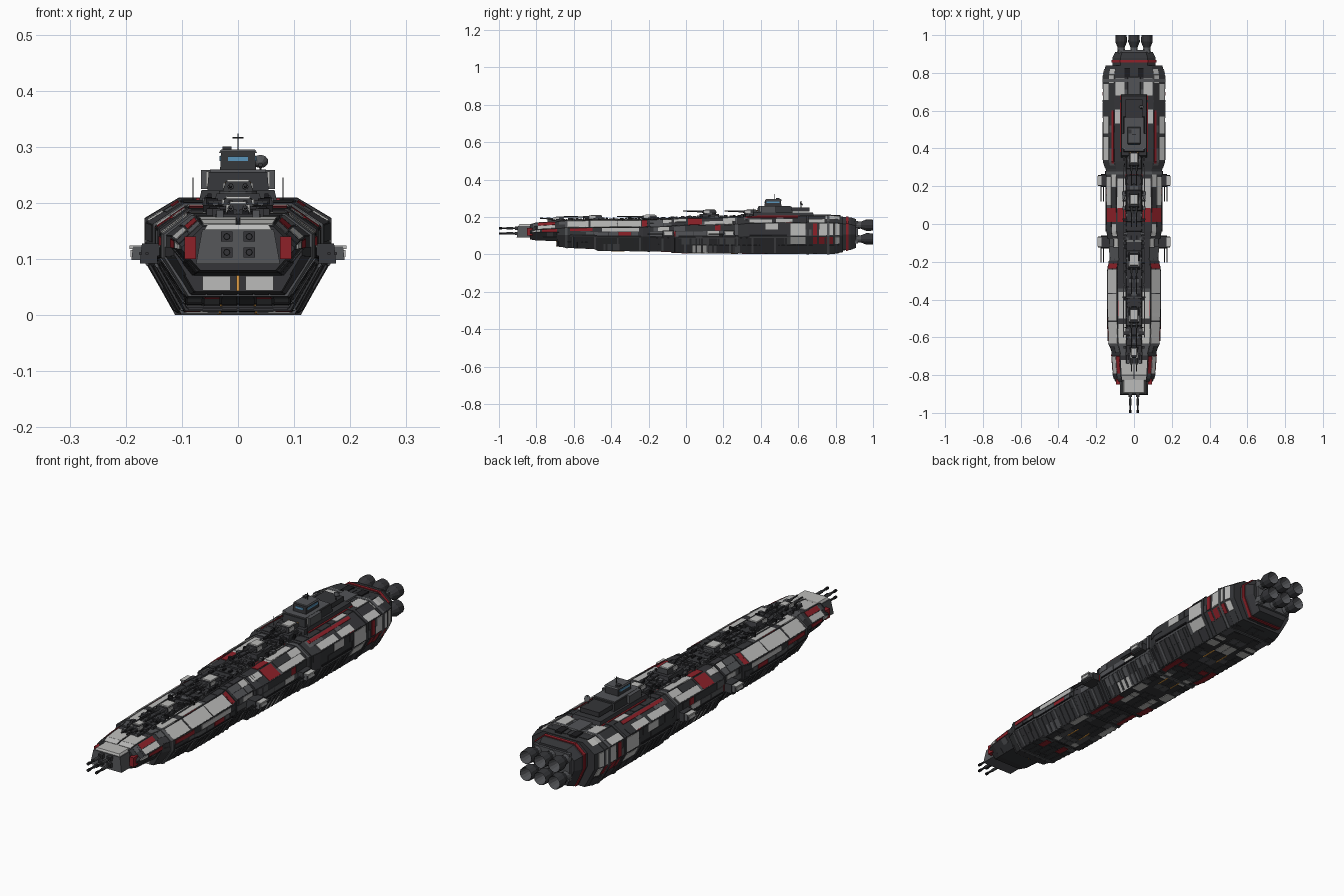
import bpy, bmesh, math, random
from mathutils import Vector, Matrix

if "Cube" in bpy.data.objects:
    bpy.data.objects.remove(bpy.data.objects["Cube"])
random.seed(7)

MATS, parts = {}, {}


def paint(name, r, g, b):
    MATS[name] = bpy.data.materials.new(name)
    MATS[name].diffuse_color = (r, g, b, 1)


paint('dark', .035, .036, .04)
paint('steel', .085, .088, .095)
paint('black', .012, .012, .014)
paint('white', .5, .5, .49)
paint('red', .27, .015, .022)
paint('amber', .8, .35, .05)
paint('blue', .1, .3, .5)


def bm_of(name, mat):
    return parts.setdefault((name, mat), bmesh.new()) if (name, mat) not in parts else parts[name, mat]


def box(name, mat, c, s, taper=1, mirror=False):
    """Box by centre and size, with an optionally narrower top."""
    for sx in ((1, -1) if mirror else (1,)):
        for v in bmesh.ops.create_cube(bm_of(name, mat), size=1)['verts']:
            t = taper if v.co.z > 0 else 1
            v.co = Vector((c[0] * sx + v.co.x * s[0] * t, c[1] + v.co.y * s[1] * t, c[2] + v.co.z * s[2]))


def rod(name, mat, a, b, r1, r2=None, n=8, caps=True):
    a, b = Vector(a), Vector(b)
    d = b - a
    m = Matrix.Translation((a + b) / 2) @ d.to_track_quat('Z', 'Y').to_matrix().to_4x4()
    bmesh.ops.create_cone(bm_of(name, mat), cap_ends=caps, segments=n, radius1=r1,
                          radius2=r1 if r2 is None else r2, depth=d.length, matrix=m)


def half_section(w, zb, zt):
    """Right half of the octagonal hull section, keel centre to deck centre."""
    z1, z2 = zb + .47 * (zt - zb), zt - .037
    return [(0, zb), (w * .67, zb), (w, z1), (w, z2), (w * .63, zt), (0, zt)]


def loft(name, mat, stations, d=0):
    bm = bm_of(name, mat)
    rings = []
    for y, w, zb, zt in stations:
        h = half_section(w + d, max(0, zb - d), zt + d)[1:5]
        rings.append([bm.verts.new((x, y, z)) for x, z in h + [(-x, z) for x, z in h[::-1]]])
    for a, b in zip(rings, rings[1:]):
        for i in range(8):
            bm.faces.new((a[i], a[(i + 1) % 8], b[(i + 1) % 8], b[i]))
    bm.faces.new(rings[0])
    bm.faces.new(rings[-1][::-1])


# hull sections as stations: y, half width, keel height, deck height
HULL = {}
HULL['bow_hull'] = [(-.835, .1, .08, .158), (-.8, .11, .075, .168), (-.665, .12, .07, .176)]
HULL['fore_hull'] = [(-.69, .112, .042, .176), (-.63, .134, .036, .178), (-.49, .139, .03, .18), (-.47, .139, .02, .18),
                     (-.23, .139, .018, .182), (-.19, .128, .018, .184), (-.06, .13, .016, .186)]
HULL['mid_hull'] = [(-.08, .135, .012, .186), (-.04, .145, .008, .19), (.32, .148, .006, .197)]
HULL['aft_hull'] = [(.29, .15, .006, .198), (.33, .163, .005, .203), (.79, .163, .004, .206), (.84, .15, .012, .202)]
HULL['engine_block'] = [(.82, .115, .022, .2), (.88, .115, .024, .198), (.91, .1, .035, .188)]
for n, st in HULL.items():
    loft(n, 'dark', st)


def section(y, ref=None):
    """Interpolated width, keel and deck height at y."""
    ref = y if ref is None else ref
    st = next((s for s in reversed(HULL.values()) if s[0][0] <= ref), HULL['bow_hull'])
    y = min(max(y, st[0][0]), st[-1][0])
    for a, b in zip(st, st[1:]):
        if y <= b[0]:
            t = (y - a[0]) / (b[0] - a[0])
            return [p + (q - p) * t for p, q in zip(a[1:], b[1:])]


BELLY, LOWER, SIDE, SHOULDER, DECK = range(5)
SPAN = dict(full=(.05, .95), low=(.05, .5), high=(.55, .95), edge=(.74, .95))


def plate(mat, face, y0, y1, span=(.05, .95), h=.003, name='armour_plate'):
    """Raised plate following one hull facet, mirrored to both sides."""
    cuts = sorted({y0, y1} | {s[0] for st in HULL.values() for s in st if y0 < s[0] < y1})
    for a, b in zip(cuts, cuts[1:]):
        pts = []
        for y, u in ((a, span[0]), (a, span[1]), (b, span[1]), (b, span[0])):
            p = half_section(*section(y, (a + b) / 2))
            q = Vector(p[face]).lerp(Vector(p[face + 1]), u)
            pts.append(Vector((q.x, y, q.y)))
        nrm = (pts[1] - pts[0]).cross(pts[3] - pts[0]).normalized()
        out = Vector((face in (LOWER, SIDE, SHOULDER), 0, (face > SIDE) - (face < SIDE)))
        nrm *= h if nrm.dot(out) > 0 else -h
        for sx in (1, -1):
            bm = bm_of(name + '_' + mat, mat)
            lo, hi = ([bm.verts.new((p.x * sx, p.y, p.z)) for p in ring] for ring in (pts, [p + nrm for p in pts]))
            bm.faces.new(lo)
            bm.faces.new(hi)
            for i in range(4):
                j = (i + 1) % 4
                bm.faces.new((lo[i], lo[j], hi[j], hi[i]))


# random thin plating over every facet
for face in range(5):
    rows = 3 if face == BELLY else 2
    odds = (6, 3, .1, .1, 3) if face == LOWER else (6, 3, 1.2, .8, 3)
    for r in range(rows):
        y = -.66 if face == BELLY else -.82
        while y < .78:
            ln = random.uniform(.03, .1)
            m = random.choices(('dark', 'steel', 'white', 'red', None), odds)[0]
            if m:
                plate(m, face, y + .002, y + ln - .002, (r / rows + .02, (r + 1) / rows - .02), .0018, 'thin_plate')
            y += ln

# main painted armour
WHITE = [(SHOULDER, -.64, -.52, 'full'), (SHOULDER, -.51, -.37, 'full'), (SHOULDER, -.365, -.24, 'full'),
         (SIDE, -.45, -.25, 'high'), (SIDE, -.15, -.09, 'high'), (DECK, -.64, -.53, 'low'), (DECK, -.5, -.36, 'low'),
         (SIDE, -.82, -.78, 'full'), (SHOULDER, -.79, -.7, 'low'), (DECK, -.825, -.72, 'full'), (SHOULDER, .1, .25, 'low'),
         (DECK, .1, .24, 'low'), (SHOULDER, -.05, 0, 'high'), (SHOULDER, .34, .46, 'low'), (SHOULDER, .48, .57, 'low'),
         (SIDE, .56, .64, 'full'), (LOWER, .56, .64, 'high'), (SIDE, .715, .785, 'full'), (DECK, .68, .77, 'low'),
         (SIDE, .795, .835, 'full'), (LOWER, .795, .835, 'high'), (BELLY, .6, .68, 'high'), (BELLY, .1, .16, 'high')]
RED = [(SHOULDER, -.235, -.21, 'full'), (SIDE, -.62, -.5, 'high'), (SIDE, -.77, -.69, 'full'), (SHOULDER, -.79, -.7, 'high'),
       (SHOULDER, .01, .085, 'full'), (DECK, .01, .085, 'low'), (SHOULDER, .32, .6, 'edge'), (SIDE, .68, .7, 'full'),
       (LOWER, .68, .7, 'high'), (LOWER, .71, .785, 'high'), (BELLY, .3, .42, 'edge'), (BELLY, -.2, -.08, 'edge')]
for mat, rows in (('white', WHITE), ('red', RED)):
    for face, y0, y1, span in rows:
        plate(mat, face, y0, y1, SPAN[span])
for y in (-.4, .2, .5):
    plate('amber', BELLY, y, y + .07, (.3, .34))

# vertical ribs along lower slopes, plus long rails
for i in range(46):
    y = -.61 + i * .03
    if not .53 < y < .72:
        plate('dark' if i % 4 else 'steel', LOWER, y, y + .01, (.05, .92), .004, 'lower_rib')
for a, b in ((-.62, -.24), (-.04, .28), (.34, .54)):
    plate('black', SIDE, a, b, (.02, .12), .005, 'side_rail')
    plate('steel', LOWER, a, b, (.92, 1), .005, 'side_rail')
# frames around the hull
for y, m in ((-.64, 'steel'), (-.2, 'dark'), (-.07, 'dark'), (.27, 'steel'), (.65, 'dark'), (.76, 'steel'), (.862, 'red')):
    loft('hull_frame', m, [(yy, *section(yy, y)) for yy in (y - .007, y + .007)], .004)

# bow: nose block, bow face panels and long guns
box('nose_block', 'steel', (0, -.865, .122), (.15, .08, .062), .85)
box('nose_roof', 'white', (0, -.855, .157), (.12, .08, .01), .9)
box('nose_cheek', 'red', (.085, -.835, .12), (.02, .03, .04), mirror=True)
box('keel_front_panel', 'white', (.038, -.69, .057), (.05, .01, .026), mirror=True)
box('keel_stripe', 'amber', (0, -.691, .057), (.006, .01, .028))
for x in (-.02, .02):
    for z in (.112, .14):
        box('bow_gun_mount', 'dark', (x, -.905, z), (.02, .02, .018))
        rod('bow_gun', 'dark', (x, -.9, z), (x, -1, z), .0045)
        rod('bow_gun_sleeve', 'steel', (x, -.96, z), (x, -.925, z), .0065)
        rod('bow_gun_muzzle', 'black', (x, -1, z), (x, -.985, z), .006)

# dorsal spine following the deck, with small machinery and pipes
for i in range(22):
    y = -.74 + i * .05
    zt = section(y)[2]
    box('spine_deck', 'dark', (0, y + .025, zt + .003), (.085, .048, .012), .95)
    for k in range(5):
        box('deck_machinery', random.choice(('dark', 'steel', 'black')),
            (random.uniform(.008, .055), y + random.uniform(0, .05), zt + .007),
            (random.uniform(.006, .022), random.uniform(.006, .022), random.uniform(.008, .02)), mirror=True)
for x in (.055, -.055):
    rod('deck_pipe', 'steel', (x, -.6, .182), (x, .3, .2), .003, n=6)


def turret(y, z, s, reach):
    rod('turret_ring', 'steel', (0, y, z - .02), (0, y, z + .006), .036 * s, n=16)
    box('turret_house', 'dark', (0, y, z + .014), (.058 * s, .085 * s, .018), .8)
    box('turret_roof', 'white', (0, y + .004, z + .024), (.044 * s, .055 * s, .005), .9)
    box('turret_cheek', 'white', (.022 * s, y - .015, z + .014), (.012, .03, .014), mirror=True)
    for x in (-.013, .013):
        rod('turret_gun', 'dark', (x, y - .02, z + .014), (x, y - reach, z + .017), .0035)
        rod('turret_gun_sleeve', 'steel', (x, y - .03, z + .014), (x, y - .065, z + .015), .0055)


turret(-.68, .176, .7, .1)
turret(-.485, .185, 1, .17)
turret(-.195, .186, 1.05, .175)
for y in (.125, .345):
    box('turret_pedestal', 'dark', (0, y, .203), (.09, .12, .028), .85)
    turret(y, .215, .95, .14)

# side gun sponsons
for y in (-.095, .23):
    box('sponson_arm', 'dark', (.15, y, .11), (.05, .07, .035), .85, True)
    box('sponson_house', 'steel', (.172, y, .11), (.036, .06, .024), .85, True)
    box('sponson_roof', 'white', (.176, y, .121), (.034, .05, .006), mirror=True)
    box('sponson_side', 'white', (.188, y, .11), (.008, .04, .012), mirror=True)
    for x in (.162, .174, -.162, -.174):
        rod('sponson_gun', 'dark', (x, y - .02, .11), (x, y - .11, .11), .003, n=6)

# bridge superstructure
box('bridge_base', 'dark', (0, .52, .212), (.14, .34, .022), .93)
box('bridge_trim', 'red', (0, .53, .206), (.15, .3, .006))
box('bridge_mid', 'dark', (0, .475, .238), (.11, .19, .034), .95)
box('bridge_wing', 'steel', (.054, .44, .242), (.024, .08, .034), mirror=True)
box('bridge_wing_panel', 'white', (.052, .4, .242), (.01, .006, .028), mirror=True)
box('bridge_aft_deck', 'dark', (0, .6, .24), (.09, .12, .02))
box('bridge_walk', 'steel', (0, .475, .257), (.1, .17, .006))
box('bridge_tower', 'dark', (0, .465, .274), (.064, .09, .036), .95)
box('bridge_roof', 'steel', (0, .468, .292), (.068, .09, .006), .9)
box('bridge_window', 'blue', (0, .421, .279), (.036, .004, .008))
box('bridge_side_window', 'blue', (.031, .465, .279), (.004, .07, .009), mirror=True)
box('bridge_light', 'amber', (.02, .379, .235), (.006, .004, .005), mirror=True)
rod('main_mast', 'dark', (0, .475, .29), (0, .475, .324), .0015, n=6)
rod('mast_yard', 'dark', (-.01, .475, .316), (.01, .475, .316), .0012, n=6)
box('sensor_box', 'dark', (-.02, .49, .295), (.016, .02, .012))
rod('aft_mast', 'dark', (.04, .615, .245), (.04, .615, .285), .002, n=6)
rod('aft_dish', 'steel', (.04, .61, .268), (.04, .62, .274), .004, .014, 10)
for x in (.08, -.08):
    rod('whip_antenna', 'dark', (x, .36, .2), (x, .36, .245), .001, n=5)
box('aft_hatch', 'steel', (0, .73, .208), (.07, .1, .01), .9)
box('aft_vent', 'black', (.035, .8, .205), (.03, .05, .012), mirror=True)

# six engine bells with glowing throats
box('engine_mount', 'steel', (0, .912, .119), (.17, .016, .12))
for x in (-.068, 0, .068):
    for z in (.156, .083):
        rod('engine_neck', 'steel', (x, .9, z), (x, .94, z), .022, .018, 12)
        rod('engine_bell', 'dark', (x, .935, z), (x, .965, z), .019, .031, 12, False)
        rod('engine_bell', 'dark', (x, .965, z), (x, 1, z), .031, .029, 12, False)
        rod('engine_liner', 'steel', (x, .945, z), (x, 1, z), .016, .0265, 12, False)
        rod('engine_glow', 'amber', (x, .945, z), (x, .949, z), .016, n=12)

# turn every collected part into an object
for (name, mat), bm in parts.items():
    bmesh.ops.recalc_face_normals(bm, faces=bm.faces)
    me = bpy.data.meshes.new(name)
    bm.to_mesh(me)
    bm.free()
    me.materials.append(MATS[mat])
    bpy.context.collection.objects.link(bpy.data.objects.new(name, me))

for m in bpy.data.materials:
    if m.users and not m.is_grease_pencil:
        m.use_nodes = True
        m.node_tree.nodes["Principled BSDF"].inputs["Base Color"].default_value = m.diffuse_color
